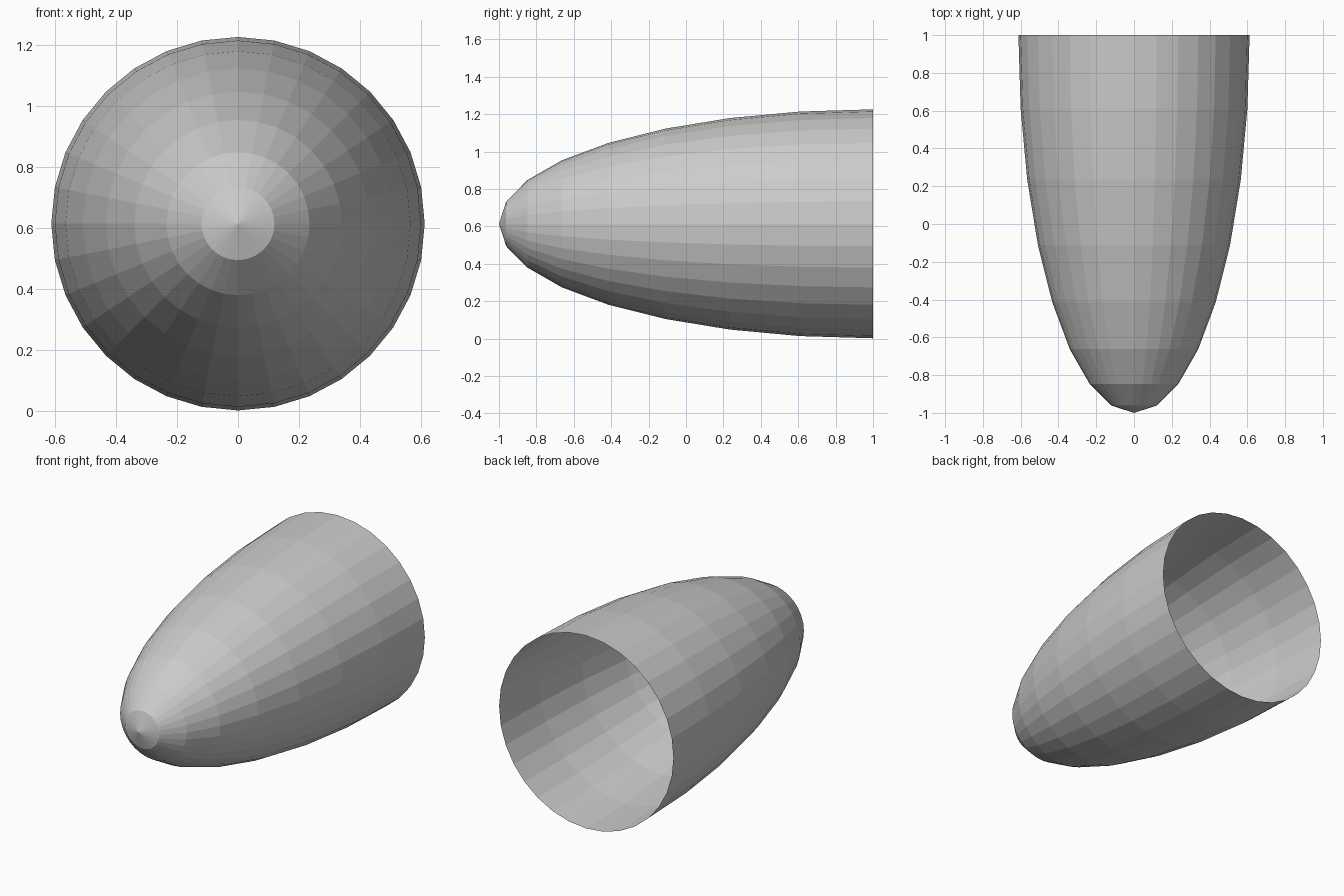
import bpy, bmesh
from math import sin, cos, pi

if "Cube" in bpy.data.objects:
    bpy.data.objects.remove(bpy.data.objects["Cube"])

SEGMENTS, RINGS = 32, 8
RADIUS, LENGTH, CENTRE_Z = 0.612, 2.0, 0.614

bm = bmesh.new()

# Nose tip, then rings of a half ellipsoid running back to the open rim
tip = bm.verts.new((0, -1, CENTRE_Z))
rings = []
for i in range(1, RINGS + 1):
    t = i / RINGS * pi / 2
    y, r = 1 - LENGTH * cos(t), RADIUS * sin(t)
    rings.append([bm.verts.new((r * cos(2 * pi * s / SEGMENTS), y,
                                CENTRE_Z + r * sin(2 * pi * s / SEGMENTS)))
                  for s in range(SEGMENTS)])

# Flat-shaded skin, left open at the back
for s in range(SEGMENTS):
    n = (s + 1) % SEGMENTS
    bm.faces.new((tip, rings[0][s], rings[0][n]))
    for a, b in zip(rings, rings[1:]):
        bm.faces.new((a[s], b[s], b[n], a[n]))
bmesh.ops.recalc_face_normals(bm, faces=bm.faces)
if sum(f.normal.y for f in bm.faces) > 0:
    bmesh.ops.reverse_faces(bm, faces=bm.faces)

mesh = bpy.data.meshes.new("nose_shell")
bm.to_mesh(mesh)
bm.free()
bpy.context.collection.objects.link(bpy.data.objects.new("nose_shell", mesh))
